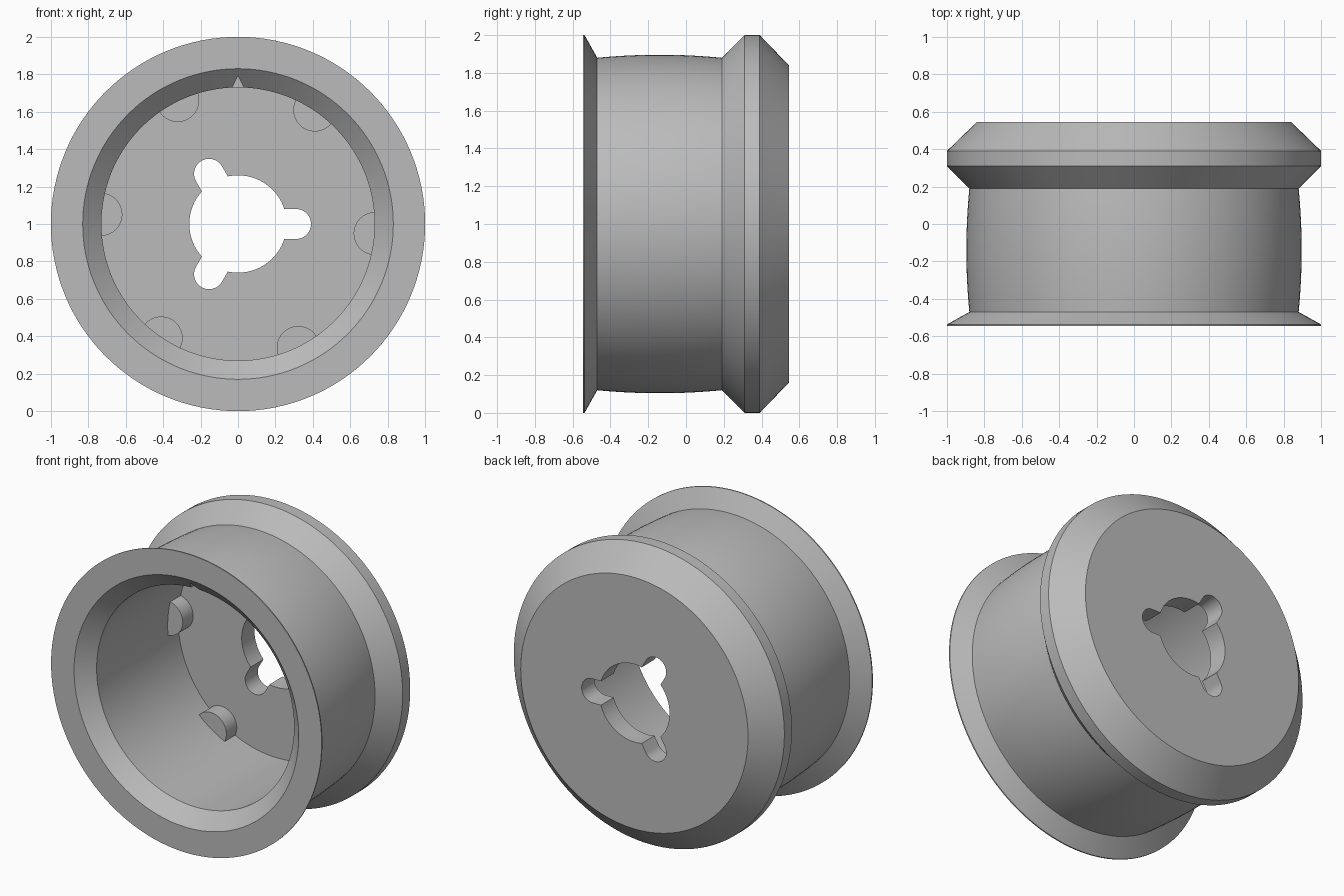
import bpy, bmesh, math
from mathutils import Matrix, Vector

if "Cube" in bpy.data.objects:
    bpy.data.objects.remove(bpy.data.objects["Cube"], do_unlink=True)

CENTRE = Vector((0, 0, 1))
SEGMENTS = 128

grey = bpy.data.materials.new("light_grey")
grey.use_nodes = True
grey.diffuse_color = (0.5, 0.5, 0.5, 1)
grey.node_tree.nodes["Principled BSDF"].inputs["Base Color"].default_value = (0.5, 0.5, 0.5, 1)


def finish(name, bm):
    bmesh.ops.recalc_face_normals(bm, faces=bm.faces)
    mesh = bpy.data.meshes.new(name)
    bm.to_mesh(mesh)
    bm.free()
    mesh.materials.append(grey)
    obj = bpy.data.objects.new(name, mesh)
    bpy.context.collection.objects.link(obj)
    return obj


def smooth(obj):
    bpy.ops.object.select_all(action="DESELECT")
    obj.select_set(True)
    bpy.context.view_layer.objects.active = obj
    bpy.ops.object.shade_smooth_by_angle(angle=math.radians(30))


def prism(name, outline, y0, y1):
    """Extrude an (x, z) outline, relative to the axle, from y0 to y1."""
    bm = bmesh.new()
    face = bm.faces.new([bm.verts.new(CENTRE + Vector((x, y0, z))) for x, z in outline])
    new = bmesh.ops.extrude_face_region(bm, geom=[face])["geom"]
    verts = [v for v in new if isinstance(v, bmesh.types.BMVert)]
    bmesh.ops.translate(bm, verts=verts, vec=(0, y1 - y0, 0))
    return finish(name, bm)


def arc(cx, cz, r, start, end, n):
    angles = [math.radians(start + (end - start) * i / n) for i in range(n + 1)]
    return [(cx + r * math.cos(a), cz + r * math.sin(a)) for a in angles]


def turned(points, degrees):
    rot = Matrix.Rotation(math.radians(degrees), 2)
    return [tuple(rot @ Vector(p)) for p in points]


# Wheel body: radius / depth profile with a slightly crowned tread, spun on the axle
crown = [(0.88 + 0.016 * (1 - t * t), -0.14 + 0.33 * t)
         for t in [i / 6 - 1 for i in range(13)]]
profile = [(0, 0.41), (0.73, 0.41), (0.73, -0.45), (0.83, -0.545), (1, -0.545), (1, -0.537)]
profile += crown + [(1, 0.31), (1, 0.39), (0.84, 0.545), (0, 0.545)]
bm = bmesh.new()
verts = [bm.verts.new(CENTRE + Vector((r, y, 0))) for r, y in profile]
edges = [bm.edges.new(pair) for pair in zip(verts, verts[1:])]
bmesh.ops.spin(bm, geom=verts + edges, cent=CENTRE, axis=(0, 1, 0),
               angle=math.tau, steps=SEGMENTS, use_duplicate=False)
bmesh.ops.remove_doubles(bm, verts=bm.verts, dist=1e-4)
wheel = finish("wheel_body", bm)

# Cutters: axle hole, three round-ended keyways, small index notch in the front lip
cutters = [prism("axle_hole_cutter", arc(0, 0, 0.26, 0, 357, 119), 0.3, 0.7)]
keyway = [(0.1, -0.08)] + arc(0.31, 0, 0.08, -90, 90, 24) + [(0.1, 0.08)]
for k in range(3):
    cutters.append(prism("keyway_cutter", turned(keyway, 120 * k), 0.3, 0.7))
cutters.append(prism("notch_cutter", [(-0.035, 0.72), (0.035, 0.72), (0, 0.79)], -0.6, -0.38))

bpy.context.view_layer.objects.active = wheel
for cutter in cutters:
    cutter.hide_render = True
    mod = wheel.modifiers.new("cut", "BOOLEAN")
    mod.operation = "DIFFERENCE"
    mod.solver = "EXACT"
    mod.object = cutter
    bpy.ops.object.modifier_apply(modifier=mod.name)
    bpy.data.objects.remove(cutter, do_unlink=True)
smooth(wheel)

# Six half-round lugs on the inner floor, sunk into the wall
for k in range(6):
    lug = prism("inner_lug", turned(arc(0.735, 0, 0.115, 0, 352.5, 47), 60 * k - 4), 0.3, 0.45)
    smooth(lug)
